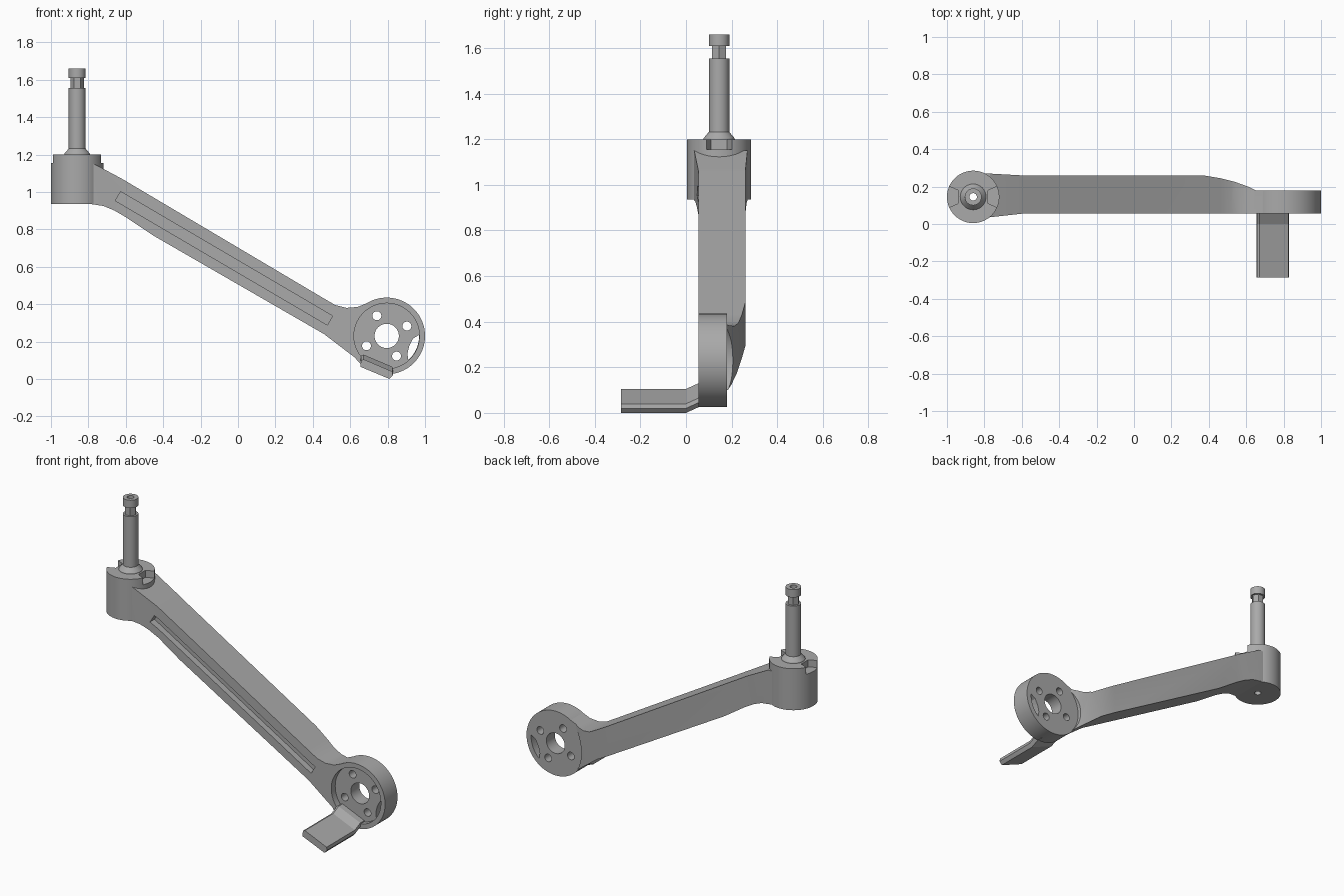
import bpy
import bmesh
from math import sin, cos, pi, radians
from mathutils import Vector

cube = bpy.data.objects.get("Cube")
if cube:
    bpy.data.objects.remove(cube, do_unlink=True)

grey = bpy.data.materials.new("machined grey")
grey.use_nodes = True
colour = (0.4, 0.4, 0.4, 1)
grey.diffuse_color = colour
grey.node_tree.nodes["Principled BSDF"].inputs["Base Color"].default_value = colour


def loft(name, sections):
    """Closed solid through matching rings of points."""
    bm = bmesh.new()
    rings = [[bm.verts.new(p) for p in ring] for ring in sections]
    n = len(rings[0])
    for a, b in zip(rings, rings[1:]):
        for i in range(n):
            j = (i + 1) % n
            bm.faces.new((a[i], a[j], b[j], b[i]))
    bm.faces.new(rings[0])
    bm.faces.new(rings[-1])
    bmesh.ops.recalc_face_normals(bm, faces=bm.faces)
    mesh = bpy.data.meshes.new(name)
    bm.to_mesh(mesh)
    bm.free()
    mesh.materials.append(grey)
    obj = bpy.data.objects.new(name, mesh)
    bpy.context.collection.objects.link(obj)
    return obj


def prism(name, pts, axis, lo, hi):
    """Extrude a plan outline along z, or a front outline along y."""
    def at(h):
        return [(u, v, h) if axis == "z" else (u, h, v) for u, v in pts]
    return loft(name, [at(lo), at(hi)])


def circle(centre, r, n=64):
    return [(centre[0] + r * cos(2 * pi * i / n), centre[1] + r * sin(2 * pi * i / n))
            for i in range(n)]


def boolean(obj, tools, operation="DIFFERENCE"):
    """Apply the tools to the object, then discard them."""
    bpy.context.view_layer.objects.active = obj
    for tool in tools:
        tool.hide_render = True
        mod = obj.modifiers.new("cut", "BOOLEAN")
        mod.operation = operation
        mod.solver = "EXACT"
        mod.object = tool
        bpy.ops.object.modifier_apply(modifier=mod.name)
        bpy.data.objects.remove(tool, do_unlink=True)


POST = (-0.86, 0.145)
DISC = (0.795, 0.23)
FRONT, BACK = 0.055, 0.18


def bore():
    return prism("bore", circle(POST, 0.02, 24), "z", 0.8, 1.8)


# Hub with two tapered notches in its top face
hub = prism("hub", circle(POST, 0.14, 96), "z", 0.935, 1.2)
notches = []
for side in (-1, 1):
    outline = [(POST[0] + side * x, POST[1] + y)
               for x, y in ((0.08, -0.035), (0.16, -0.07), (0.16, 0.07), (0.08, 0.035))]
    notches.append(prism("notch", outline, "z", 1.155, 1.3))
boolean(hub, notches + [bore()])

# Post: flared collar, shaft, hexagonal neck and cap
collar = loft("post_collar", [[(x, y, z) for x, y in circle(POST, r)]
                              for z, r in ((1.195, 0.07), (1.205, 0.068), (1.232, 0.045))])
shaft = prism("post_shaft", circle(POST, 0.045, 48), "z", 1.23, 1.555)
neck = prism("post_neck", circle(POST, 0.036, 6), "z", 1.553, 1.612)
cap = prism("post_cap", circle(POST, 0.045, 48), "z", 1.61, 1.66)
for part in (collar, shaft, neck, cap):
    boolean(part, [bore()])

# Arm: front outline intersected with plan outline
arm = prism("arm", [
    (-0.82, 1.15), (-0.77, 1.15), (-0.62, 1.07), (0.46, 0.43), (0.52, 0.395),
    (0.58, 0.38), (0.64, 0.385), (0.7, 0.41), (0.78, 0.3), (0.68, 0.07),
    (0.65, 0.095), (0.46, 0.24), (-0.45, 0.765), (-0.6, 0.865), (-0.66, 0.9),
    (-0.72, 0.925), (-0.82, 0.94)], "y", -0.1, 0.4)
plan = prism("plan", [
    (-0.9, 0.03), (-0.78, 0.035), (-0.6, FRONT), (0.9, FRONT), (0.9, BACK),
    (0.65, BACK), (0.61, 0.2), (0.54, 0.225), (0.46, 0.245), (0.37, 0.26),
    (-0.6, 0.26), (-0.78, 0.27), (-0.9, 0.27)], "z", -0.2, 1.5)
boolean(arm, [plan], "INTERSECT")

# Groove along the arm front, and clearance for the disc
along = Vector((cos(radians(-30.4)), sin(radians(-30.4))))
across = Vector((-along.y, along.x))
middle = Vector((-0.075, 0.645))
groove = prism("groove", [tuple(middle + along * 0.657 * a + across * 0.028 * b)
                          for a, b in ((-1, -1), (1, -1), (1, 1), (-1, 1))],
               "y", -0.1, FRONT + 0.04)
clearance = prism("clearance", circle(DISC, 0.2, 96), "y", -0.1, 0.4)
boolean(arm, [groove, clearance])

# Disc with front recess, centre hole, bolt holes and a crescent window
disc = prism("disc", circle(DISC, 0.205, 96), "y", FRONT, BACK)
cuts = [prism("recess", circle(DISC, 0.175, 96), "y", -0.1, FRONT + 0.04),
        prism("centre_hole", circle(DISC, 0.065, 48), "y", -0.1, 0.4)]
for k in range(4):
    a = radians(26 + 90 * k)
    spot = (DISC[0] + 0.12 * cos(a), DISC[1] + 0.12 * sin(a))
    cuts.append(prism("bolt_hole", circle(spot, 0.024, 24), "y", -0.1, 0.4))
window = [(DISC[0] + 0.173 * cos(radians(a)), DISC[1] + 0.173 * sin(radians(a)))
          for a in range(-48, 6, 5)]
window += [(0.935, 0.215), (0.915, 0.175), (0.906, 0.135)]
cuts.append(prism("window", window, "y", -0.1, 0.4))
boolean(disc, cuts)

# Foot plate: tilted bar that ramps up into the disc recess
bar = [(0.654, 0.065), (0.658, 0.1), (0.672, 0.105), (0.825, 0.04), (0.828, 0.02), (0.81, 0)]
foot = loft("foot_plate", [[(x, y, z + lift) for x, z in bar]
                           for y, lift in ((-0.285, 0), (0, 0), (FRONT, 0.025), (0.1, 0.025))])

# Smooth round walls, keep machined edges sharp
bpy.ops.object.select_all(action="DESELECT")
for part in (hub, collar, shaft, neck, cap, arm, disc, foot):
    part.select_set(True)
bpy.context.view_layer.objects.active = hub
bpy.ops.object.shade_smooth_by_angle(angle=radians(20))
